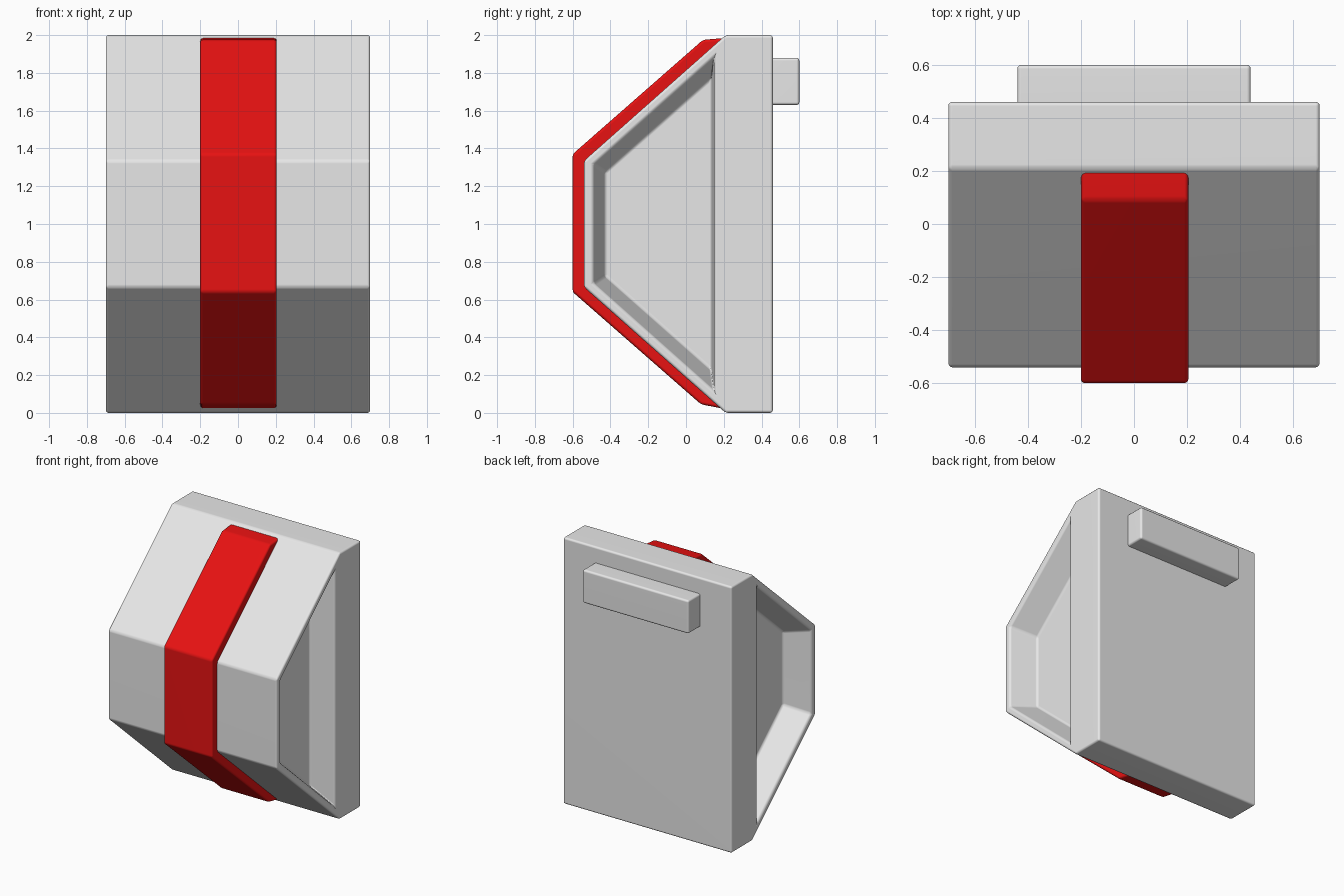
import bpy, bmesh, math

cube = bpy.data.objects.get("Cube")
if cube:
    bpy.data.objects.remove(cube, do_unlink=True)


def material(name, rgb):
    mat = bpy.data.materials.new(name)
    mat.use_nodes = True
    mat.diffuse_color = (*rgb, 1)
    mat.node_tree.nodes["Principled BSDF"].inputs["Base Color"].default_value = (*rgb, 1)
    return mat


grey = material("light grey", (0.8, 0.8, 0.8))
red = material("red", (0.8, 0.006, 0.006))


def loft(name, ring_a, x_a, ring_b, x_b, mat):
    """Solid between two (y, z) outlines standing at two x positions."""
    bm = bmesh.new()
    a = [bm.verts.new((x_a, y, z)) for y, z in ring_a]
    b = [bm.verts.new((x_b, y, z)) for y, z in ring_b]
    bm.faces.new(a)
    bm.faces.new(b[::-1])
    for i in range(len(a)):
        j = (i + 1) % len(a)
        bm.faces.new((a[j], a[i], b[i], b[j]))
    bmesh.ops.recalc_face_normals(bm, faces=bm.faces)
    mesh = bpy.data.meshes.new(name)
    bm.to_mesh(mesh)
    bm.free()
    obj = bpy.data.objects.new(name, mesh)
    bpy.context.collection.objects.link(obj)
    mesh.materials.append(mat)
    return obj


def soften(obj, width):
    bevel = obj.modifiers.new("rounded edges", 'BEVEL')
    bevel.width = width
    bevel.segments = 3
    bevel.limit_method = 'ANGLE'
    bevel.angle_limit = math.radians(20)
    for poly in obj.data.polygons:
        poly.use_smooth = True
    normals = obj.modifiers.new("flat faces", 'WEIGHTED_NORMAL')
    normals.keep_sharp = True


def trapezoid(front, back, half_front, half_back, middle=1.0):
    return [(front, middle - half_front), (back, middle - half_back),
            (back, middle + half_back), (front, middle + half_front)]


# Wedge-shaped body with an upright slab at the back
profile = [(0.46, 0), (0.46, 2), (0.21, 2), (-0.54, 1.335), (-0.54, 0.665), (0.21, 0)]
body = loft("body", profile, -0.7, profile, 0.7, grey)

# Tapered recess on each side, cut out of the body
floor = trapezoid(-0.43, 0.135, 0.275, 0.775)
rim = trapezoid(-0.49, 0.15, 0.315, 0.885)
for side, label in ((1, "left"), (-1, "right")):
    # Carry the taper slightly past the side surface for a clean cut
    outer = [(r[0] + (r[0] - f[0]) * 0.1, r[1] + (r[1] - f[1]) * 0.1)
             for r, f in zip(rim, floor)]
    cutter = loft(label + "_recess_cutter", floor, side * 0.5, outer, side * 0.72, grey)
    cutter.hide_render = True
    cutter.hide_set(True)
    cut = body.modifiers.new(label + " recess", 'BOOLEAN')
    cut.operation = 'DIFFERENCE'
    cut.solver = 'EXACT'
    cut.object = cutter

# Apply the cuts, then drop the cutters
bpy.context.view_layer.update()
carved = bpy.data.meshes.new_from_object(body.evaluated_get(bpy.context.evaluated_depsgraph_get()))
body.modifiers.clear()
body.data = carved
for label in ("left", "right"):
    bpy.data.objects.remove(bpy.data.objects[label + "_recess_cutter"], do_unlink=True)
soften(body, 0.015)

# Raised strap wrapping the three front faces
strap_profile = [(0.21, 0.02), (0.08, 0.045), (-0.6, 0.64), (-0.6, 1.37),
                 (0.09, 1.975), (0.21, 1.985), (0.25, 1.9), (-0.45, 1.3),
                 (-0.45, 0.7), (0.25, 0.1)]
strap = loft("front_strap", strap_profile, -0.2, strap_profile, 0.205, red)
soften(strap, 0.015)

# Handle block across the top of the back
block = trapezoid(0.44, 0.6, 0.125, 0.125, 1.755)
handle = loft("back_handle", block, -0.44, block, 0.44, grey)
soften(handle, 0.015)
